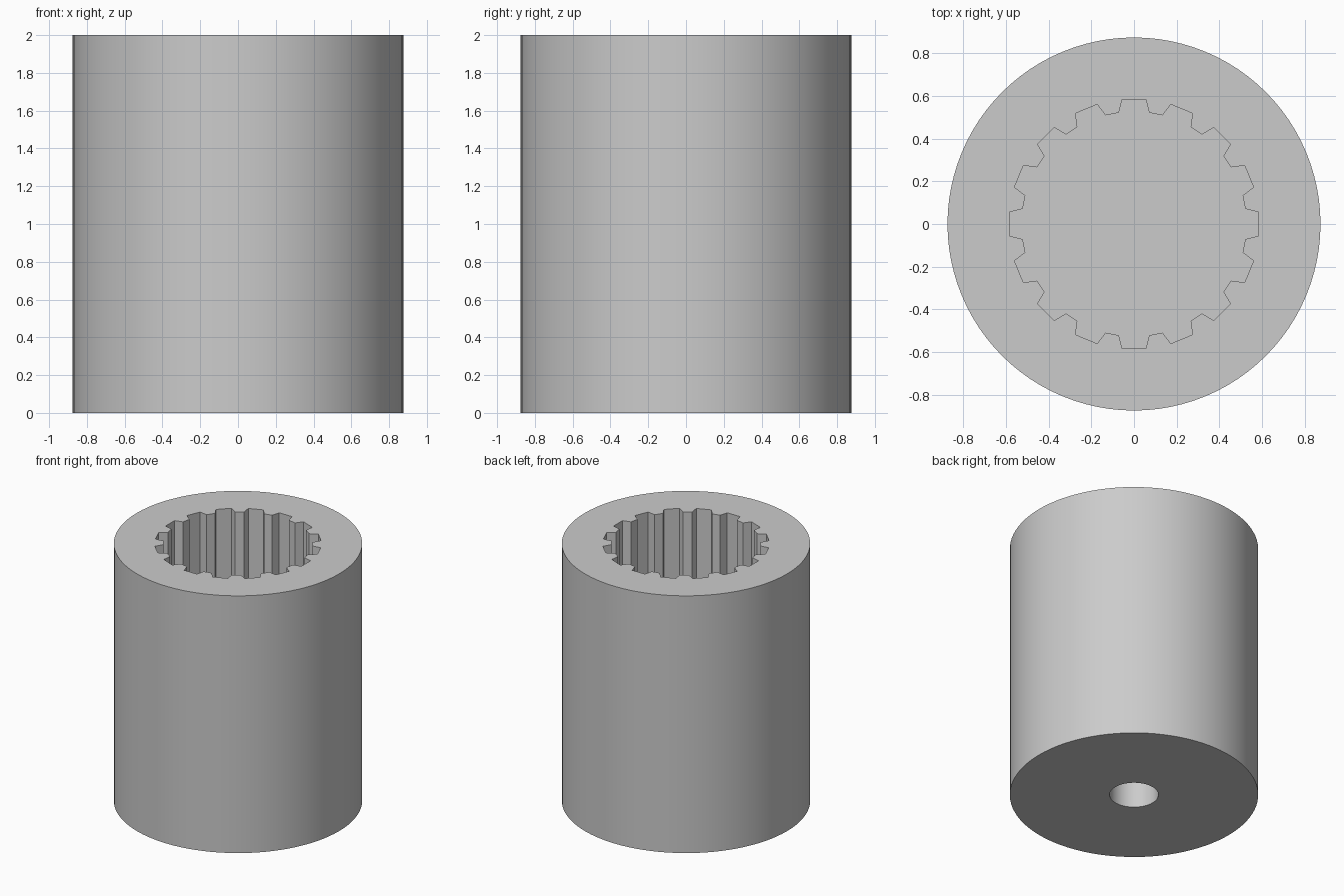
import bpy
import bmesh
from math import cos, sin, radians, tau

cube = bpy.data.objects.get("Cube")
if cube:
    bpy.data.objects.remove(cube)

HEIGHT = 2.0
OUTER_R = 0.875
GROOVES = 16
SOCKET_FLOOR = 1.0
HOLE_R = 0.172
HOLE_TOP = 0.5


def circle(radius, count):
    return [(radius * cos(tau * i / count), radius * sin(tau * i / count))
            for i in range(count)]


def spline_outline():
    """Sixteen grooves cut outward from a round bore."""
    groove = [(0.527, -7.8), (0.587, -5.4), (0.587, 5.4), (0.527, 7.8)]
    points = []
    for i in range(GROOVES):
        for r, offset in groove:
            a = tau * i / GROOVES + radians(offset)
            points.append((r * cos(a), r * sin(a)))
    return points


def add_ring(bm, outline, z):
    verts = [bm.verts.new((x, y, z)) for x, y in outline]
    return [bm.edges.new((v, verts[(i + 1) % len(verts)]))
            for i, v in enumerate(verts)], verts


def add_wall(bm, outline, z_low, z_high):
    """Vertical wall; returns its bottom and top edge loops."""
    low, low_verts = add_ring(bm, outline, z_low)
    high, high_verts = add_ring(bm, outline, z_high)
    n = len(outline)
    for i in range(n):
        j = (i + 1) % n
        bm.faces.new((low_verts[i], low_verts[j], high_verts[j], high_verts[i]))
    return low, high


def fill(bm, edges):
    bmesh.ops.triangle_fill(bm, edges=edges, use_beauty=True, normal=(0, 0, 1))


bm = bmesh.new()

# Outer barrel, splined socket and blind bottom hole
barrel_low, barrel_high = add_wall(bm, circle(OUTER_R, 96), 0, HEIGHT)
socket_low, socket_high = add_wall(bm, spline_outline(), SOCKET_FLOOR, HEIGHT)
hole_low, hole_high = add_wall(bm, circle(HOLE_R, 48), 0, HOLE_TOP)

# Flat ends, socket floor and hole ceiling
fill(bm, barrel_high + socket_high)
fill(bm, barrel_low + hole_low)
fill(bm, socket_low)
fill(bm, hole_high)
bmesh.ops.recalc_face_normals(bm, faces=bm.faces[:])

mesh = bpy.data.meshes.new("splined_sleeve")
bm.to_mesh(mesh)
bm.free()
sleeve = bpy.data.objects.new("splined_sleeve", mesh)
bpy.context.collection.objects.link(sleeve)

# Plain grey material
grey = bpy.data.materials.new("light_grey")
grey.use_nodes = True
colour = (0.6, 0.6, 0.6, 1)
grey.diffuse_color = colour
grey.node_tree.nodes["Principled BSDF"].inputs["Base Color"].default_value = colour
mesh.materials.append(grey)

# Smooth round walls, crisp spline and rim edges
bpy.ops.object.select_all(action="DESELECT")
sleeve.select_set(True)
bpy.context.view_layer.objects.active = sleeve
bpy.ops.object.shade_smooth_by_angle(angle=radians(20))
